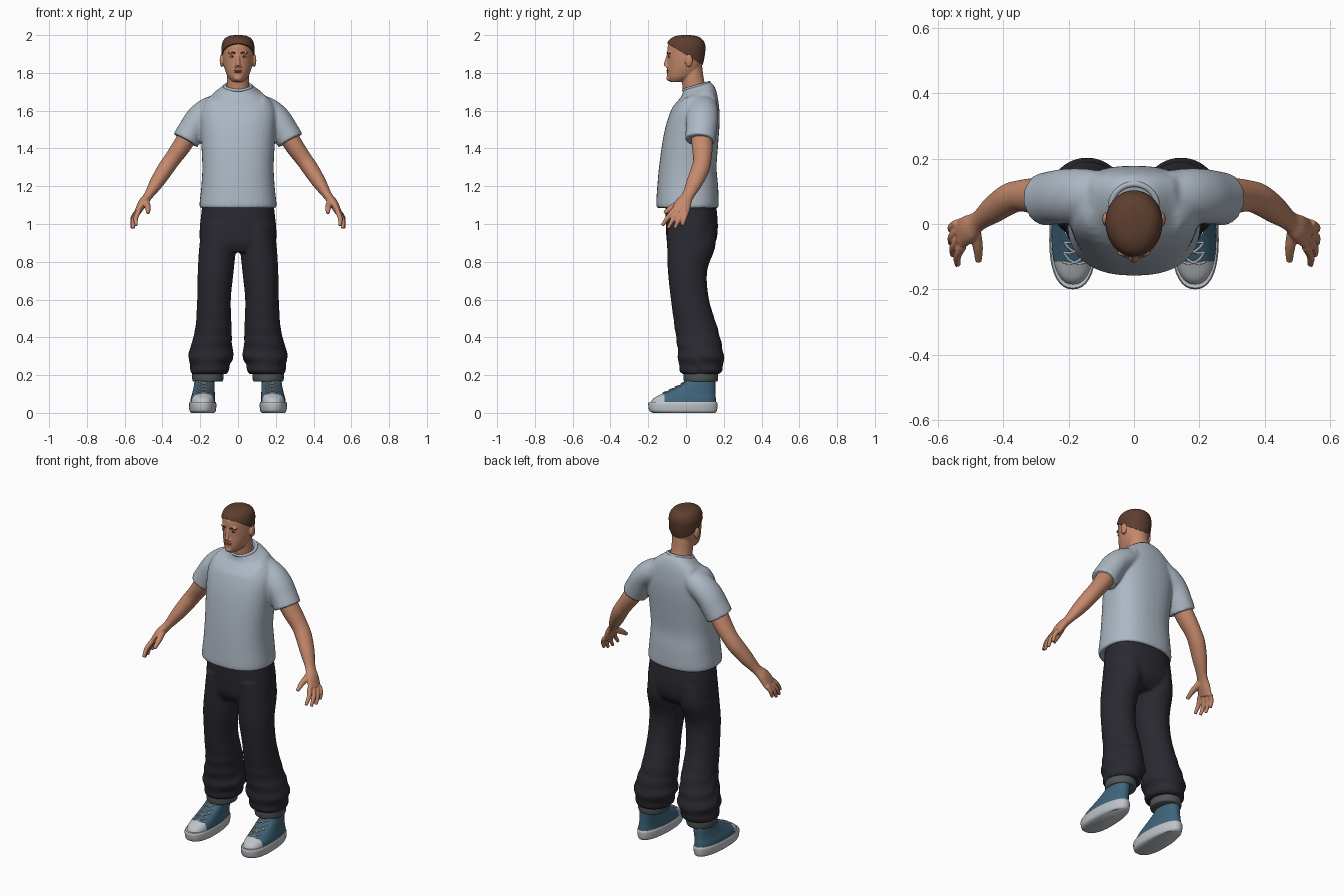
import bpy, bmesh, math
from mathutils import Vector, Matrix

if "Cube" in bpy.data.objects:
    bpy.data.objects.remove(bpy.data.objects["Cube"])


def material(name, *rgb):
    mat = bpy.data.materials.new(name)
    mat.use_nodes = True
    mat.diffuse_color = (*rgb, 1)
    bsdf = mat.node_tree.nodes["Principled BSDF"]
    bsdf.inputs["Base Color"].default_value = (*rgb, 1)
    bsdf.inputs["Roughness"].default_value = 0.8
    return mat


SHIRT = material("pale grey cloth", .42, .48, .55)
SKIN = material("skin", .56, .25, .15)
HAIR = material("brown hair", .11, .048, .028)
TROUSER = material("dark trouser cloth", .022, .022, .03)
CUFF = material("grey cuff cloth", .08, .09, .09)
CANVAS = material("blue canvas", .05, .13, .2)
RUBBER = material("white rubber", .52, .55, .58)
LIP = material("lip", .38, .14, .1)
EYE = material("eye white", .5, .45, .42)
IRIS = material("dark iris", .03, .02, .015)


def resample(rows, steps=6):
    """Smooth curve through rows of numbers."""
    rows = [Vector(r) for r in rows]
    out = []
    for i in range(len(rows) - 1):
        a, b, c = rows[max(i - 1, 0)], rows[i], rows[i + 1]
        d = rows[min(i + 2, len(rows) - 1)]
        for k in range(steps):
            t = k / steps
            out.append((b * 2 + (c - a) * t + (a * 2 - b * 5 + c * 4 - d) * t * t
                        + (b * 3 - a - c * 3 + d) * t ** 3) / 2)
    return out + [rows[-1]]


def ring_point(row, angle, power=2, taper=0):
    """Point on a level section: height, centre x, half width, front y, back y."""
    z, cx, rx, front, back = row
    c, s = math.cos(angle), math.sin(angle)
    px = math.copysign(abs(c) ** (2 / power), c)
    py = math.copysign(abs(s) ** (2 / power), s)
    return Vector((cx + rx * px * (1 - taper * s),
                   (front + back) / 2 + (back - front) / 2 * py, z))


def skin_rings(bm, rings):
    rings = [[bm.verts.new(p) for p in ring] for ring in rings]
    n = len(rings[0])
    for low, high in zip(rings, rings[1:]):
        for i in range(n):
            j = (i + 1) % n
            bm.faces.new((low[i], low[j], high[j], high[i]))
    bm.faces.new(rings[0])
    bm.faces.new(rings[-1])


def loft(bm, rows, power=2, taper=0, n=40):
    skin_rings(bm, [[ring_point(r, math.tau * i / n, power, taper) for i in range(n)]
                    for r in resample(rows)])


def limb(bm, rows, n=16):
    """Tube along x, y, z with a radius across y and a second radius."""
    pts = resample(rows)
    rings = []
    for i, p in enumerate(pts):
        along = (pts[min(i + 1, len(pts) - 1)] - pts[max(i - 1, 0)]).to_tuple()[:3]
        along = Vector(along).normalized()
        hint = Vector((0, 0, 1)) if abs(along.y) > .9 else Vector((0, 1, 0))
        side = (hint - along * hint.dot(along)).normalized()
        other = along.cross(side)
        rings.append([Vector(p[:3]) + side * p[3] * math.cos(a) + other * p[4] * math.sin(a)
                      for a in (math.tau * k / n for k in range(n))])
    skin_rings(bm, rings)


def blob(bm, place, radii):
    bmesh.ops.create_uvsphere(bm, u_segments=20, v_segments=12, radius=1,
                              matrix=Matrix.Translation(place) @ Matrix.Diagonal((*radii, 1)))


def flip_x(rows):
    return [(r[0], -r[1], *r[2:]) for r in rows]


def finish(name, bm, *mats, voxel=0, smooth=4, mirror=False):
    bmesh.ops.recalc_face_normals(bm, faces=bm.faces)
    mesh = bpy.data.meshes.new(name)
    bm.to_mesh(mesh)
    bm.free()
    for mat in mats:
        mesh.materials.append(mat)
    obj = bpy.data.objects.new(name, mesh)
    bpy.context.scene.collection.objects.link(obj)
    bpy.ops.object.select_all(action="DESELECT")
    obj.select_set(True)
    bpy.context.view_layer.objects.active = obj
    if voxel:
        mesh.shade_smooth()
        mod = obj.modifiers.new("Blend", "REMESH")
        mod.mode, mod.voxel_size, mod.use_smooth_shade = "VOXEL", voxel, True
        mod = obj.modifiers.new("Soften", "SMOOTH")
        mod.factor, mod.iterations = .5, smooth
    else:
        bpy.ops.object.shade_smooth_by_angle(angle=math.radians(50))
    if mirror:
        obj.modifiers.new("Mirror", "MIRROR")
    return obj


# Shirt: torso and sleeves blended, neckline sloping down to the front
bm = bmesh.new()
loft(bm, [(1.085, 0, .195, -.15, .165), (1.1, 0, .204, -.158, .173), (1.2, 0, .194, -.152, .17),
          (1.3, 0, .189, -.143, .162), (1.42, 0, .194, -.127, .17), (1.52, 0, .2, -.107, .177),
          (1.6, 0, .2, -.08, .177), (1.66, 0, .17, -.05, .167), (1.7, 0, .11, -.022, .15),
          (1.73, 0, .074, -.016, .128)], power=2.4)
for s in (1, -1):
    limb(bm, [(s * .08, .09, 1.635, .07, .06), (s * .155, .09, 1.6, .08, .07),
              (s * .21, .085, 1.555, .084, .07), (s * .25, .08, 1.49, .082, .072),
              (s * .277, .075, 1.442, .081, .073)], n=32)
for v in bm.verts:
    if abs(v.co.x) < .13:
        v.co.z += (v.co.y - .05) * .3 * min(max((v.co.z - 1.62) / .08, 0), 1)
finish("shirt", bm, SHIRT, voxel=.008, smooth=5)

# Ribbed collar
bpy.ops.mesh.primitive_torus_add(major_radius=.07, minor_radius=.009, major_segments=40,
                                 minor_segments=10, location=(0, .055, 1.728), rotation=(.29, 0, 0))
collar = bpy.context.object
collar.name = "collar"
collar.data.materials.append(SHIRT)
collar.data.shade_smooth()

# Trousers: hips and baggy legs, with folds towards the ankles
bm = bmesh.new()
loft(bm, [(.85, 0, .17, -.075, .11), (.9, 0, .2, -.1, .155), (.97, 0, .203, -.106, .168),
          (1.05, 0, .195, -.108, .165), (1.13, 0, .185, -.108, .155)], power=2.3)
leg = [(.205, .155, .088, -.012, .17), (.22, .15, .1, -.03, .188), (.26, .148, .106, -.04, .2),
       (.3, .143, .12, -.042, .2), (.36, .14, .108, -.047, .19), (.45, .13, .096, -.06, .167),
       (.6, .127, .089, -.08, .122), (.75, .118, .095, -.096, .112), (.88, .108, .097, -.1, .155),
       (1, .1, .09, -.1, .155)]
loft(bm, leg)
loft(bm, flip_x(leg))
for v in bm.verts:
    if v.co.z < .6:
        out = Vector((v.co.x - math.copysign(.14, v.co.x), v.co.y - .07, 0)).normalized()
        swirl = 2 * math.atan2(out.y, abs(v.co.x) - .14)
        v.co += out * .006 * math.sin(80 * v.co.z + swirl) * (1 - v.co.z / .6)
finish("trousers", bm, TROUSER, voxel=.008, smooth=4)

# Turned-up cuffs
bm = bmesh.new()
loft(bm, [(.165, .16, .074, -.004, .16), (.172, .16, .081, -.012, .168),
          (.205, .16, .083, -.014, .17), (.225, .158, .075, -.005, .162)])
finish("trouser_cuffs", bm, CUFF, mirror=True)

# Shoes: canvas upper with rubber toe cap
upper = [(.04, .187, .066, -.192, .16), (.075, .186, .064, -.174, .158),
         (.1, .183, .06, -.13, .156), (.13, .18, .056, -.067, .156),
         (.165, .177, .053, -.008, .156), (.22, .17, .05, .01, .15)]
bm = bmesh.new()
loft(bm, upper, power=2.3, taper=.1)
bmesh.ops.bisect_plane(bm, geom=bm.verts[:] + bm.edges[:] + bm.faces[:],
                       plane_co=(0, -.115, 0), plane_no=(0, 1, 0))
for f in bm.faces:
    f.material_index = int(f.calc_center_median().y < -.115)
finish("shoe_uppers", bm, CANVAS, RUBBER, mirror=True)

bm = bmesh.new()
loft(bm, [(0, .187, .06, -.175, .155), (.012, .187, .069, -.194, .164),
          (.045, .187, .072, -.2, .167), (.058, .187, .068, -.196, .162)], power=2.3, taper=.12)
finish("shoe_soles", bm, RUBBER, mirror=True)

# Crossed laces lying on the shoe front
bm = bmesh.new()
levels = resample(upper)[12:26]
for i in range(0, len(levels) - 3, 3):
    for s in (1, -1):
        path = []
        for k in range(4):
            p = ring_point(levels[i + k], -math.pi / 2 + s * (k - 1.5) * .35, 2.3, .1)
            path.append((p.x, p.y - .002, p.z + .001, .0035, .0035))
        limb(bm, path, n=8)
finish("shoe_laces", bm, RUBBER, mirror=True)

# Arms with palm, fingers and thumb
bm = bmesh.new()
limb(bm, [(.25, .08, 1.49, .055, .052), (.3, .086, 1.41, .055, .049), (.35, .086, 1.34, .048, .044),
          (.385, .075, 1.29, .048, .043), (.43, .045, 1.22, .043, .037),
          (.475, .01, 1.15, .032, .024), (.505, -.014, 1.11, .043, .024),
          (.533, -.032, 1.06, .048, .017)], n=24)
fingers = [((.525, -.068, 1.07), (.54, -.126, .992)), ((.535, -.046, 1.06), (.554, -.096, .977)),
           ((.54, -.022, 1.055), (.56, -.06, .977)), ((.54, .002, 1.06), (.56, -.02, .992))]
for base, tip in fingers:
    base, tip = Vector(base), Vector(tip)
    bend = (base + tip) / 2 + Vector((.008, 0, .002))
    limb(bm, [(*base, .014, .014), (*bend, .0125, .0125), (*tip, .009, .009)], n=12)
limb(bm, [(.49, -.01, 1.125, .02, .02), (.478, -.07, 1.09, .016, .016),
          (.476, -.115, 1.058, .01, .01)], n=12)
finish("arms", bm, SKIN, voxel=.004, smooth=3, mirror=True)

# Head and neck with nose, ears and brow
head = [(1.752, 0, .028, -.084, -.02), (1.775, 0, .051, -.098, .04), (1.81, 0, .067, -.1, .072),
        (1.85, 0, .077, -.098, .088), (1.9, 0, .081, -.099, .097), (1.94, 0, .08, -.097, .098),
        (1.97, 0, .069, -.083, .084), (1.988, 0, .045, -.052, .055), (1.994, 0, .012, -.015, .02)]
bm = bmesh.new()
loft(bm, head, taper=-.08)
loft(bm, [(1.66, 0, .07, -.01, .12), (1.72, 0, .061, -.018, .108),
          (1.77, 0, .059, -.022, .094), (1.84, 0, .058, -.02, .085)])
limb(bm, [(0, -.092, 1.9, .008, .009), (0, -.102, 1.865, .01, .01), (0, -.108, 1.837, .012, .014)])
blob(bm, (0, -.088, 1.772), (.022, .016, .016))
for s in (1, -1):
    blob(bm, (s * .012, -.1, 1.834), (.009, .009, .007))
    blob(bm, (s * .086, .015, 1.865), (.011, .021, .034))
    blob(bm, (s * .03, -.088, 1.907), (.022, .012, .008))
finish("head", bm, SKIN, voxel=.004, smooth=3)

# Short hair, trimmed along a line from forehead to nape
bm = bmesh.new()
loft(bm, [(z + .006, x, rx + .006, front - .005, back + .004)
          for z, x, rx, front, back in head], taper=-.05)
bmesh.ops.bisect_plane(bm, geom=bm.verts[:] + bm.edges[:] + bm.faces[:], clear_inner=True,
                       plane_co=(0, -.095, 1.953), plane_no=(0, .12, .195))
bmesh.ops.holes_fill(bm, edges=[e for e in bm.edges if e.is_boundary])
finish("hair", bm, HAIR)

# Eyes, brows and lips
bm = bmesh.new()
blob(bm, (.031, -.088, 1.886), (.013, .006, .005))
finish("eyes", bm, EYE, mirror=True)
bm = bmesh.new()
blob(bm, (.031, -.0915, 1.886), (.005, .004, .005))
finish("irises", bm, IRIS, mirror=True)
bm = bmesh.new()
limb(bm, [(.014, -.098, 1.904, .004, .004), (.03, -.096, 1.909, .005, .004),
          (.05, -.083, 1.905, .003, .003)], n=10)
finish("eyebrows", bm, HAIR, mirror=True)
bm = bmesh.new()
for z, width in ((1.812, .025), (1.804, .021)):
    blob(bm, (0, -.095, z), (width, .008, .0045))
finish("lips", bm, LIP)
